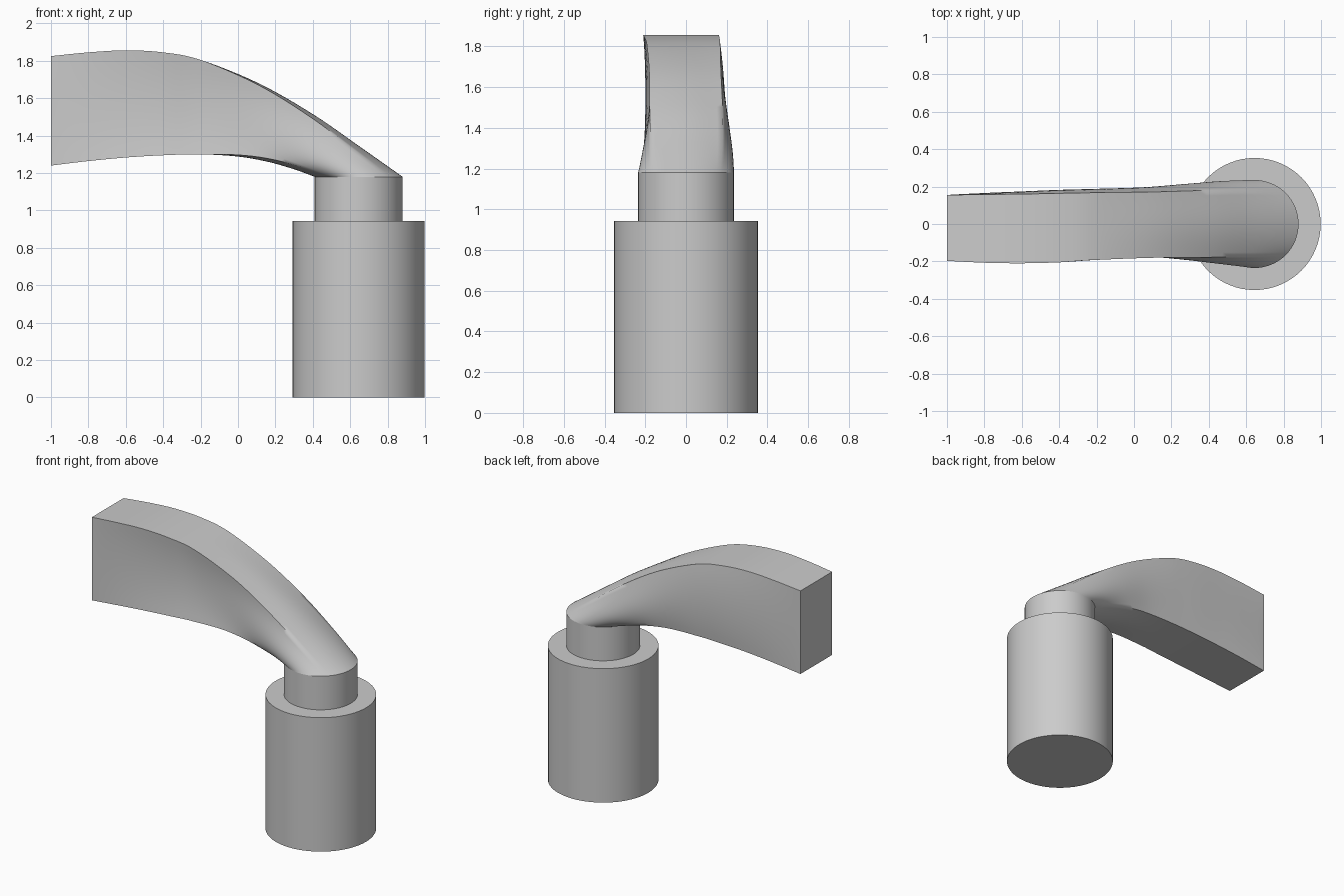
import bpy, bmesh, math

if "Cube" in bpy.data.objects:
    bpy.data.objects.remove(bpy.data.objects["Cube"])

CX, SIDES, STEPS = 0.645, 64, 6


def smooth(obj, degrees=35):
    bpy.ops.object.select_all(action='DESELECT')
    obj.select_set(True)
    bpy.context.view_layer.objects.active = obj
    bpy.ops.object.shade_smooth_by_angle(angle=math.radians(degrees))


def cylinder(name, radius, z0, z1):
    bpy.ops.mesh.primitive_cylinder_add(vertices=SIDES, radius=radius, depth=z1 - z0,
                                        location=(CX, 0, (z0 + z1) / 2))
    obj = bpy.context.object
    obj.name = name
    smooth(obj)


def catmull(rows, t):
    """Smoothly interpolate station rows at parameter t."""
    i = min(int(t), len(rows) - 2)
    f = t - i
    p = [rows[max(0, min(len(rows) - 1, i + k))] for k in (-1, 0, 1, 2)]
    return [0.5 * (2 * b + (c - a) * f + (2 * a - 5 * b + 4 * c - d) * f ** 2
                   + (3 * b - a - 3 * c + d) * f ** 3) for a, b, c, d in zip(*p)]


# Base and neck
cylinder("base", 0.353, 0, 0.943)
cylinder("neck", 0.235, 0.93, 1.18)

# Lever stations: underside x, z, top x, z, front y, back y, squareness
stations = [
    (0.41, 1.18, 0.88, 1.18, -0.235, 0.235, 0.0),
    (0.30, 1.22, 0.66, 1.335, -0.222, 0.222, 0.3),
    (0.16, 1.26, 0.40, 1.515, -0.205, 0.200, 0.6),
    (0.00, 1.288, 0.11, 1.68, -0.190, 0.178, 0.85),
    (-0.20, 1.30, -0.20, 1.805, -0.192, 0.168, 1.0),
    (-0.40, 1.295, -0.40, 1.845, -0.205, 0.164, 1.0),
    (-0.60, 1.283, -0.60, 1.856, -0.210, 0.160, 1.0),
    (-0.80, 1.264, -0.80, 1.845, -0.207, 0.158, 1.0),
    (-1.00, 1.24, -1.00, 1.825, -0.197, 0.155, 1.0),
]

# Lever: round section at the neck lofted into a rectangular grip
bm = bmesh.new()
rings = []
count = (len(stations) - 1) * STEPS
for n in range(count + 1):
    bx, bz, tx, tz, front, back, square = catmull(stations, n / STEPS)
    square = min(square, 1)
    bow = 0.02 * math.sin(math.pi * n / count)
    ring = []
    for k in range(SIDES):
        a = 2 * math.pi * k / SIDES
        u, v = math.cos(a), math.sin(a)
        grow = 1 + square * (1 / max(abs(u), abs(v)) - 1)
        u, v = u * grow, v * grow
        h = (u + 1) / 2
        y = (front + back) / 2 + v * (back - front) / 2 + bow * (1 - u * u)
        ring.append(bm.verts.new((bx + (tx - bx) * h, y, bz + (tz - bz) * h)))
    rings.append(ring)
for r0, r1 in zip(rings, rings[1:]):
    for k in range(SIDES):
        j = (k + 1) % SIDES
        bm.faces.new((r0[k], r0[j], r1[j], r1[k]))
bm.faces.new(rings[-1])
bmesh.ops.recalc_face_normals(bm, faces=bm.faces)
mesh = bpy.data.meshes.new("lever")
bm.to_mesh(mesh)
bm.free()
lever = bpy.data.objects.new("lever", mesh)
bpy.context.collection.objects.link(lever)
smooth(lever, 60)
